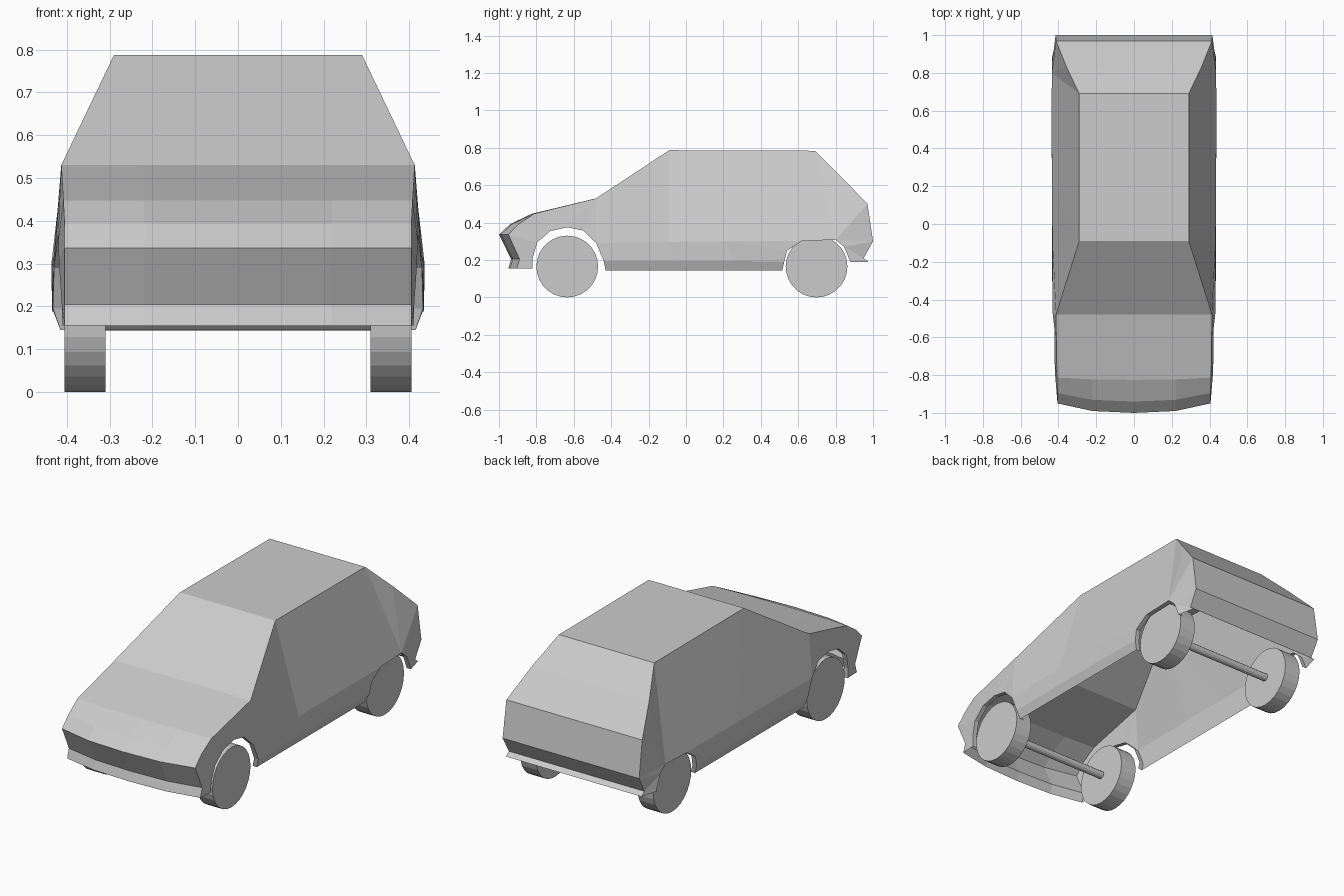
import bpy, bmesh, math
from mathutils import Matrix

if "Cube" in bpy.data.objects:
    bpy.data.objects.remove(bpy.data.objects["Cube"])

# Body centre-line stations: half width, centre y, setback at the edge, height
STATIONS = [
    (0.405, -0.95, 0.045, 0.155), (0.405, -0.935, 0.045, 0.205),
    (0.405, -1.0, 0.05, 0.336), (0.405, -0.94, 0.045, 0.392),
    (0.408, -0.825, 0.012, 0.447), (0.413, -0.48, 0, 0.53),
    (0.29, -0.09, 0, 0.787), (0.29, 0.69, 0, 0.784),
    (0.357, 0.83, 0, 0.645), (0.413, 0.97, 0, 0.50),
    (0.415, 1.0, 0, 0.30), (0.412, 0.95, 0, 0.21), (0.412, 0.975, 0, 0.19)]

# Wheel arch outlines and door panel points: x, y, z
FRONT_ARCH = [(.41, -.82, .155), (.412, -.82, .21), (.418, -.795, .295),
              (.42, -.725, .355), (.42, -.635, .375), (.422, -.55, .358),
              (.43, -.48, .29), (.432, -.44, .195), (.415, -.43, .145)]
REAR_ARCH = [(.415, .515, .145), (.432, .525, .19), (.436, .54, .25),
             (.436, .62, .302), (.435, .80, .308), (.435, .845, .27),
             (.435, .88, .188)]
DOOR = [(.432, -.09, .297), (.435, .20, .30), (.434, -.09, .195), (.434, .27, .195)]

bm = bmesh.new()


def add_row(points):
    return [bm.verts.new(p) for p in points]


# Bumpers, bonnet, windscreen, roof and tail as one lofted half strip
rows = [add_row([(0, y, z), (w * 0.54, y + s * 0.2, z), (w, y + s, z)])
        for w, y, s, z in STATIONS]
for r0, r1 in zip(rows, rows[1:]):
    for k in range(2):
        bm.faces.new((r0[k], r0[k + 1], r1[k + 1], r1[k]))

pts = {}
for key, verts in (('e', [r[2] for r in rows]), ('a', add_row(FRONT_ARCH)),
                   ('r', add_row(REAR_ARCH)), ('d', add_row(DOOR))):
    for i, v in enumerate(verts):
        pts[key + str(i)] = v

# Side panels: front wing, door and pillars, rear quarter, lower door, sill
SIDE = """e0 e1 a1 a0; e1 e2 a2 a1; e2 e3 a2; e3 e4 a3 a2; e4 e5 a4 a3; e5 a5 a4; e5 a6 a5
e5 e6 d0 a6; e6 d1 d0; e6 e7 d1; e7 r3 d1; e7 r4 r3; e7 e8 r4; e8 e9 r4; e9 e10 r4
e10 r5 r4; e10 e11 r5; e11 e12 r6 r5
a6 d0 d2 a7; d0 d1 d3 d2; d1 r3 r2; d1 r2 r1 d3
a7 d2 r0 a8; d2 d3 r1 r0"""
for face in SIDE.replace("\n", ";").split(";"):
    bm.faces.new([pts[n] for n in face.split()])

# Lips folded inwards around the wheel arches
for key, n in (('a', len(FRONT_ARCH)), ('r', len(REAR_ARCH))):
    outer = [pts[key + str(i)] for i in range(n)]
    inner = add_row([(v.co.x - 0.025, v.co.y, v.co.z) for v in outer])
    for i in range(n - 1):
        bm.faces.new((outer[i], outer[i + 1], inner[i + 1], inner[i]))

bmesh.ops.recalc_face_normals(bm, faces=bm.faces)
mesh = bpy.data.meshes.new("car_body")
bm.normal_update()
if max(bm.faces, key=lambda f: f.calc_center_median().z).normal.z < 0:
    bmesh.ops.reverse_faces(bm, faces=bm.faces)
bm.to_mesh(mesh)
bm.free()
body = bpy.data.objects.new("car_body", mesh)
bpy.context.collection.objects.link(body)
mirror = body.modifiers.new("mirror", 'MIRROR')
mirror.use_clip = True


def cross_cylinder(name, x, y, radius, width, sides):
    bpy.ops.mesh.primitive_cylinder_add(
        vertices=sides, radius=radius, depth=width,
        location=(x, y, 0.165), rotation=(0, math.pi / 2, 0))
    bpy.context.object.name = name


# Wheels and axles
for end, y in (("front", -0.635), ("rear", 0.698)):
    for side, x in (("left", -0.357), ("right", 0.357)):
        cross_cylinder(f"{end}_{side}_wheel", x, y, 0.165, 0.096, 28)
    cross_cylinder(f"{end}_axle", 0, y, 0.021, 0.64, 12)
